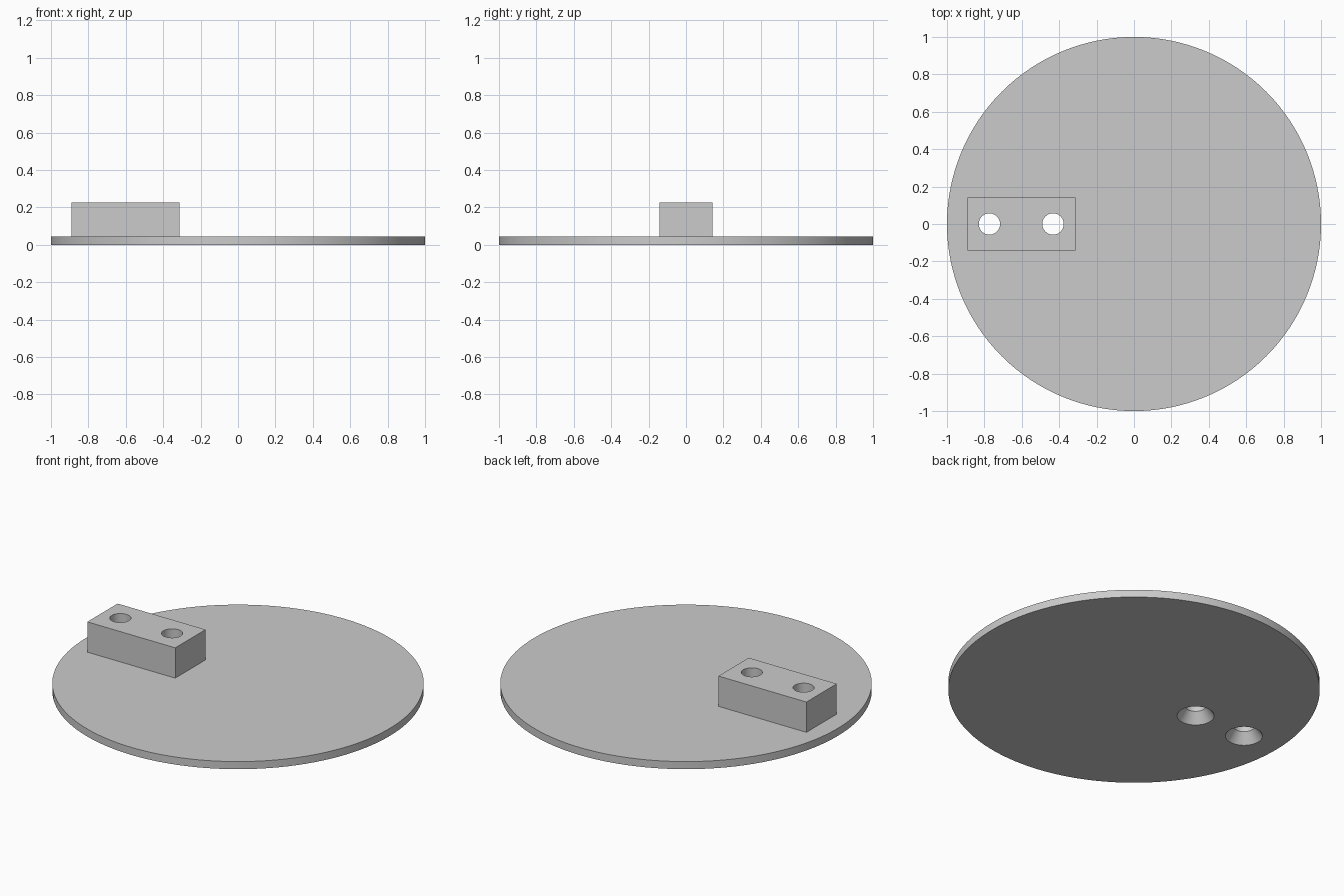
import bpy
import bmesh
from math import pi, radians, cos, sin

cube = bpy.data.objects.get("Cube")
if cube:
    bpy.data.objects.remove(cube, do_unlink=True)

DISC_TOP, BLOCK_TOP = 0.045, 0.225
HOLE_R, SINK_R, SINK_DEPTH = 0.057, 0.1, 0.06
HOLE_X = (-0.773, -0.433)

grey = bpy.data.materials.new("plain grey")
grey.use_nodes = True
grey.diffuse_color = (0.6, 0.6, 0.6, 1)
grey.node_tree.nodes["Principled BSDF"].inputs["Base Color"].default_value = (0.6, 0.6, 0.6, 1)


def lathe(name, profile, x=0, segments=64):
    """Closed solid of revolution from (radius, height) rings."""
    bm = bmesh.new()
    rings = []
    for r, z in profile:
        angles = [2 * pi * i / segments for i in range(segments)]
        rings.append([bm.verts.new((x + r * cos(a), r * sin(a), z)) for a in angles])
    for low, high in zip(rings, rings[1:]):
        for i in range(segments):
            j = (i + 1) % segments
            bm.faces.new((low[i], low[j], high[j], high[i]))
    bm.faces.new(reversed(rings[0]))
    bm.faces.new(rings[-1])
    mesh = bpy.data.meshes.new(name)
    bm.to_mesh(mesh)
    bm.free()
    obj = bpy.data.objects.new(name, mesh)
    bpy.context.collection.objects.link(obj)
    return obj


# Round base plate
disc = lathe("base_disc", [(1, 0), (1, DISC_TOP)], segments=128)

# Off-centre mounting block
bpy.ops.mesh.primitive_cube_add(size=1, location=(-0.602, 0, (DISC_TOP + BLOCK_TOP) / 2))
block = bpy.context.object
block.name = "mounting_block"
block.scale = (0.578, 0.284, BLOCK_TOP - DISC_TOP)
bpy.ops.object.transform_apply(location=True, rotation=False, scale=True)

# Screw holes through both parts, countersunk from below
slope = (SINK_R - HOLE_R) / SINK_DEPTH
below = 0.02
profile = [(SINK_R + slope * below, -below), (HOLE_R, SINK_DEPTH), (HOLE_R, BLOCK_TOP + below)]
cutters = [lathe("hole_cutter", profile, x) for x in HOLE_X]

for part in (disc, block):
    part.data.materials.append(grey)
    bpy.ops.object.select_all(action="DESELECT")
    part.select_set(True)
    bpy.context.view_layer.objects.active = part
    for cutter in cutters:
        cut = part.modifiers.new("screw_hole", "BOOLEAN")
        cut.operation = "DIFFERENCE"
        cut.solver = "EXACT"
        cut.object = cutter
        bpy.ops.object.modifier_apply(modifier=cut.name)
    bpy.ops.object.shade_smooth_by_angle(angle=radians(25))

for cutter in cutters:
    bpy.data.objects.remove(cutter, do_unlink=True)
